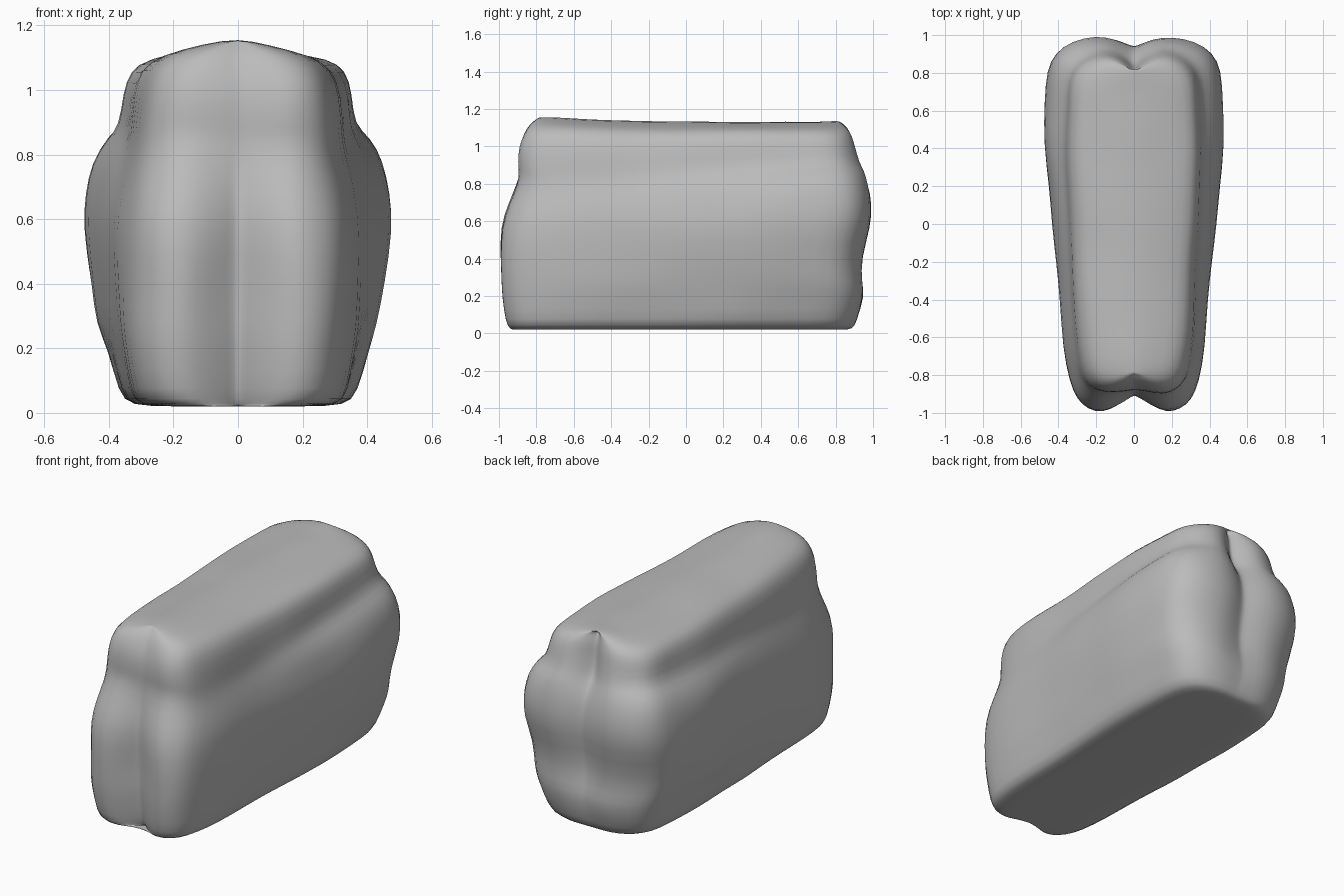
import bpy, bmesh
from mathutils import Vector, noise

cube = bpy.data.objects.get("Cube")
if cube:
    bpy.data.objects.remove(cube, do_unlink=True)

stone = bpy.data.materials.new("stone grey")
stone.use_nodes = True
grey = (0.5, 0.5, 0.5, 1)
stone.diffuse_color = grey
stone.node_tree.nodes["Principled BSDF"].inputs["Base Color"].default_value = grey

# Half outline of the block from above, front groove to back groove
plan = [(0, -1), (.03, -1), (.09, -1), (.17, -1), (.245, -.98), (.305, -.93),
        (.345, -.84), (.38, -.65), (.393, -.4), (.415, -.2), (.44, 0), (.455, .2),
        (.482, .42), (.477, .65), (.465, .82), (.42, .91), (.33, .97), (.2, 1),
        (.1, 1), (.03, 1), (0, 1)]

# Height, front y, back y, front width, back width, front groove, back groove
rings = [
    (.02, -.90, .80, 0, 0, .07, .0),
    (.02, -.925, .84, .52, .43, .08, .0),
    (.022, -.95, .89, .86, .68, .10, .0),
    (.06, -.97, .915, .92, .755, .11, .0),
    (.20, -.99, .955, .97, .83, .11, .01),
    (.27, -.995, .945, .99, .90, .11, .02),
    (.40, -1.0, .94, 1.0, .94, .11, .04),
    (.57, -1.0, .995, 1.0, 1.0, .09, .05),
    (.69, -.95, 1.0, .96, .99, .06, .06),
    (.80, -.90, .98, .92, .95, .03, .07),
    (.87, -.89, .955, .89, .86, .02, .09),
    (.91, -.895, .93, .88, .75, .02, .09),
    (1.0, -.895, .91, .85, .735, .02, .09),
    (1.07, -.87, .895, .78, .69, .02, .08),
    (1.115, -.84, .87, .62, .59, .01, .07),
    (1.14, -.81, .84, .32, .32, .01, .05),
    (1.16, -.78, .81, 0, 0, 0, .02),
]


def ring_points(z, front, back, wide_f, wide_b, groove_f, groove_b):
    half = []
    for x, t in plan:
        s = (t + 1) / 2
        px = x * (wide_f + (wide_b - wide_f) * min(1, s * 1.25))
        py = front + (back - front) * s
        near = max(0, 1 - x / .16) ** 1.2
        py += near * (groove_f if t < -.9 else -groove_b if t > .9 else 0)
        # The side ledge dips toward the front and fades out at the nose
        dip = .12 * (1 - s) * min(1, s * 5) * max(0, 1 - abs(z - .84) / .2)
        # The crown stands highest just behind the nose
        crown = .022 * min(1, max(0, s - .12) * 4) * max(0, (z - 1) / .16)
        half.append(Vector((px, py, z - dip - crown)))
    return half + [Vector((-p.x, p.y, p.z)) for p in half[-2:0:-1]]


# Lofted block closed along the crown and the underside
bm = bmesh.new()
loops = [[bm.verts.new(p) for p in ring_points(*r)] for r in rings]
count = len(loops[0])
for low, high in zip(loops, loops[1:]):
    for i in range(count):
        j = (i + 1) % count
        bm.faces.new((low[i], low[j], high[j], high[i]))
bmesh.ops.remove_doubles(bm, verts=bm.verts, dist=.0005)
bmesh.ops.recalc_face_normals(bm, faces=bm.faces)

# Gentle weathering, leaving the underside flat
bm.normal_update()
for v in bm.verts:
    rough = noise.noise(v.co * 5) * .012 + noise.noise(v.co * 11) * .007
    if v.co.z > .05:
        v.co += v.normal * rough
mesh = bpy.data.meshes.new("rock_block")
bm.to_mesh(mesh)
bm.free()
rock = bpy.data.objects.new("rock_block", mesh)
bpy.context.collection.objects.link(rock)
mesh.materials.append(stone)
smooth = rock.modifiers.new("soften", 'SUBSURF')
smooth.levels = smooth.render_levels = 1
for face in mesh.polygons:
    face.use_smooth = True
